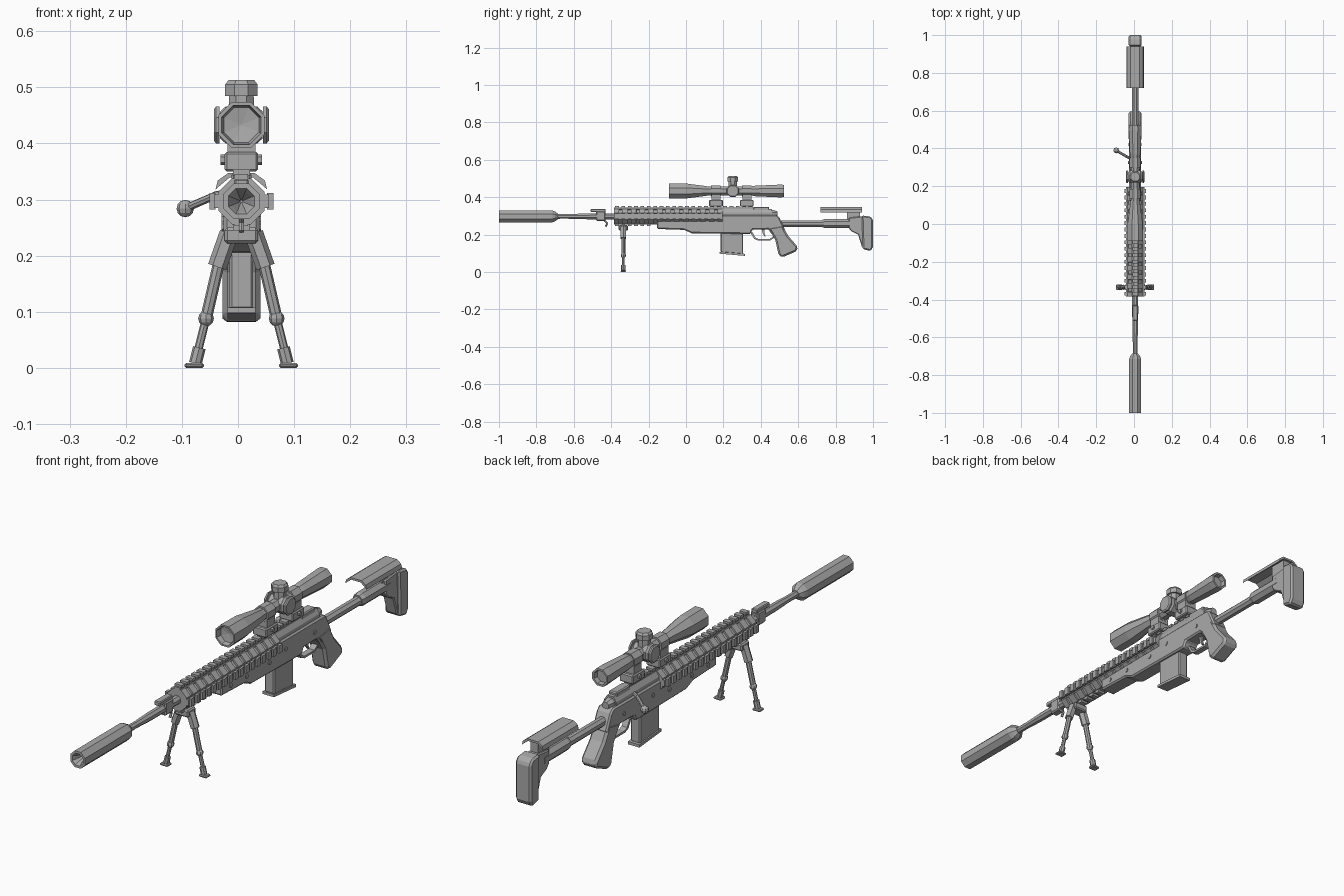
import bpy, bmesh, math
from mathutils import Vector, Matrix

if "Cube" in bpy.data.objects:
    bpy.data.objects.remove(bpy.data.objects["Cube"], do_unlink=True)

AXIS_X = 0.006    # the bore line sits slightly off centre
BORE_Z = 0.297
SCOPE_Z = 0.433

metal = bpy.data.materials.new("gunmetal_grey")
metal.use_nodes = True
GREY = (0.4, 0.4, 0.4, 1)
metal.diffuse_color = GREY
metal.node_tree.nodes["Principled BSDF"].inputs["Base Color"].default_value = GREY


def finish(name, bm, bevel=0):
    bmesh.ops.recalc_face_normals(bm, faces=bm.faces)
    mesh = bpy.data.meshes.new(name)
    bm.to_mesh(mesh)
    bm.free()
    mesh.materials.append(metal)
    obj = bpy.data.objects.new(name, mesh)
    obj.location.x = AXIS_X
    bpy.context.collection.objects.link(obj)
    if bevel:
        mod = obj.modifiers.new("chamfer", "BEVEL")
        mod.width, mod.segments = bevel, 1
    return obj


def add_box(bm, lo, hi):
    lo, hi = Vector(lo), Vector(hi)
    m = Matrix.Translation((lo + hi) / 2) @ Matrix.Diagonal((*(hi - lo), 1))
    bmesh.ops.create_cube(bm, size=1, matrix=m)


def box(name, half_x, y, z, bevel=0, x=0):
    bm = bmesh.new()
    add_box(bm, (x - half_x, y[0], z[0]), (x + half_x, y[1], z[1]))
    return finish(name, bm, bevel)


def prism(name, outline, span, axis="x", bevel=0):
    """Extrude an outline: (y, z) points along x, or (x, z) points along y."""
    bm = bmesh.new()
    place = (lambda t, a, b: (t, a, b)) if axis == "x" else (lambda t, a, b: (a, t, b))
    ends = [[bm.verts.new(place(t, *p)) for p in outline] for t in span]
    for end in ends:
        bm.faces.new(end)
    for i in range(len(outline)):
        j = (i + 1) % len(outline)
        bm.faces.new((ends[0][i], ends[0][j], ends[1][j], ends[1][i]))
    return finish(name, bm, bevel)


def lathe_mesh(profile, centre, axis="y", sides=8):
    """Rings of (position, flat-to-flat radius) around an axis."""
    bm = bmesh.new()
    rings = []
    for t, r in profile:
        r /= math.cos(math.pi / sides)
        ring = []
        for k in range(sides):
            a = (k + 0.5) * math.tau / sides
            u, v = r * math.cos(a), r * math.sin(a)
            p = {"x": (t, u, v), "y": (u, t, v), "z": (u, v, t)}[axis]
            ring.append(bm.verts.new(Vector(p) + Vector(centre)))
        rings.append(ring)
    for a, b in zip(rings, rings[1:]):
        for k in range(sides):
            j = (k + 1) % sides
            bm.faces.new((a[k], a[j], b[j], b[k]))
    bm.faces.new(rings[0])
    bm.faces.new(rings[-1])
    return bm


def lathe(name, profile, centre, axis="y", sides=8):
    return finish(name, lathe_mesh(profile, centre, axis, sides))


def rod(name, points, radius, sides=8):
    bm = bmesh.new()
    for p, q in zip(points, points[1:]):
        p, q = Vector(p), Vector(q)
        d = q - p
        m = Matrix.Translation((p + q) / 2) @ d.to_track_quat("Z", "Y").to_matrix().to_4x4()
        bmesh.ops.create_cone(bm, cap_ends=True, segments=sides, radius1=radius,
                              radius2=radius, depth=d.length, matrix=m)
    return finish(name, bm)


def ball(name, centre, radius):
    bm = bmesh.new()
    bmesh.ops.create_uvsphere(bm, u_segments=8, v_segments=6, radius=radius,
                              matrix=Matrix.Translation(centre))
    return finish(name, bm)


# Suppressor, barrel and front sight block
bore = (0, 0, BORE_Z)
lathe("suppressor", [(-0.95, 0.002), (-0.99, 0.018), (-1, 0.023), (-1, 0.032),
                     (-0.715, 0.032), (-0.70, 0.026), (-0.685, 0.015)], bore)
lathe("barrel", [(-0.72, 0.013), (-0.64, 0.012), (-0.56, 0.015), (-0.30, 0.016)], bore)
box("sight_block", 0.017, (-0.48, -0.43), (0.272, 0.325), 0.005)
box("sight_plate", 0.013, (-0.51, -0.43), (0.32, 0.337), 0.003)
rod("sling_loop", [(0, -0.435, 0.275), (0, -0.42, 0.26), (0, -0.43, 0.243)], 0.005, 6)

# Handguard with sunken slots on its diagonal faces
START, END, CELLS = -0.385, 0.195, 25
step = (END - START) / CELLS
bm = lathe_mesh([(START + i * step, 0.041) for i in range(CELLS + 1)], bore)
slots = []
for f in bm.faces:
    c = f.calc_center_median()
    diagonal = abs(c.x) > 0.02 and abs(c.z - BORE_Z) > 0.02
    if diagonal and int((c.y - START) / step) % 2 == 1:
        slots.append(f)
bm.normal_update()
bmesh.ops.recalc_face_normals(bm, faces=bm.faces)
bmesh.ops.inset_individual(bm, faces=slots, thickness=0.004)
bmesh.ops.inset_individual(bm, faces=slots, thickness=0.0005, depth=-0.007)
finish("handguard", bm)


def rail(name, angle, start, end, pitch=0.034, reach=0.057):
    bm = bmesh.new()
    add_box(bm, (-0.012, start, 0.036), (0.012, end, reach - 0.008))
    for i in range(int((end - start) / pitch + 0.01)):
        y = start + i * pitch + 0.006
        add_box(bm, (-0.015, y, reach - 0.011), (0.015, y + pitch * 0.58, reach))
    bm.transform(Matrix.Translation(bore) @ Matrix.Rotation(angle, 4, "Y"))
    return finish(name, bm)


rail("top_rail", 0, START, 0.37)
rail("left_rail", math.pi / 2, START, END)
rail("right_rail", -math.pi / 2, START, END)
rail("bottom_rail", math.pi, START, -0.15, reach=0.052)

# Chassis, receiver and grip
prism("chassis", [(-0.155, 0.275), (-0.155, 0.23), (-0.01, 0.225), (0.03, 0.207),
                  (0.345, 0.203), (0.355, 0.226), (0.44, 0.228), (0.46, 0.2),
                  (0.53, 0.225), (0.5, 0.29), (0.485, 0.305), (0.19, 0.305), (0.17, 0.278)],
      (-0.032, 0.032), bevel=0.006)
prism("grip", [(0.43, 0.235), (0.452, 0.215), (0.478, 0.17), (0.495, 0.09), (0.515, 0.078),
               (0.593, 0.112), (0.597, 0.135), (0.545, 0.195), (0.515, 0.25)],
      (-0.034, 0.034), bevel=0.009)
prism("receiver", [(-0.026, 0.295), (-0.026, 0.318), (-0.014, 0.337), (0.014, 0.337),
                   (0.026, 0.318), (0.026, 0.295)], (0.185, 0.46), "y")
box("receiver_cap", 0.018, (0.36, 0.445), (0.32, 0.348), 0.004)
lathe("receiver_tail", [(0.44, 0.022), (0.47, 0.02), (0.49, 0.014)], (0, 0, 0.31))
for y, z in ((-0.1, 0.252), (0.0, 0.25), (0.14, 0.25), (0.24, 0.265), (0.42, 0.262)):
    lathe("chassis_pin", [(-0.035, 0.008), (0.035, 0.008)], (0, y, z), "x", 6)

# Bolt handle on the right side
rod("bolt_handle", [(-0.02, 0.345, 0.312), (-0.045, 0.357, 0.308), (-0.098, 0.388, 0.285)], 0.007)
ball("bolt_knob", (-0.1, 0.39, 0.284), 0.0155)

# Magazine and trigger
prism("magazine", [(0.185, 0.22), (0.185, 0.105), (0.305, 0.095), (0.305, 0.22)],
      (-0.021, 0.021), bevel=0.004)
prism("magazine_base", [(0.178, 0.108), (0.178, 0.098), (0.315, 0.086), (0.315, 0.097)],
      (-0.025, 0.025))
prism("trigger_guard", [(0.345, 0.21), (0.365, 0.176), (0.385, 0.168), (0.45, 0.168),
                        (0.475, 0.185), (0.465, 0.19), (0.447, 0.176), (0.388, 0.176),
                        (0.372, 0.183), (0.357, 0.21)], (-0.012, 0.012))
prism("trigger", [(0.405, 0.23), (0.41, 0.205), (0.422, 0.188), (0.426, 0.19),
                  (0.419, 0.207), (0.419, 0.23)], (-0.005, 0.005))

# Stock tube, sleeve, butt and cheek rest
lathe("stock_tube", [(0.49, 0.017), (0.76, 0.017)], (0, 0, 0.257))
lathe("stock_sleeve", [(0.73, 0.02), (0.745, 0.025), (0.9, 0.025)], (0, 0, 0.259))
prism("butt", [(0.87, 0.29), (0.96, 0.3), (0.96, 0.125), (0.942, 0.13), (0.92, 0.2),
               (0.885, 0.217), (0.87, 0.235)], (-0.024, 0.024), bevel=0.004)
prism("butt_pad", [(0.94, 0.302), (0.985, 0.297), (1, 0.28), (1, 0.135), (0.988, 0.112),
                   (0.945, 0.122)], (-0.034, 0.034), bevel=0.007)
arch = [(-0.046, 0.318), (-0.042, 0.334), (-0.024, 0.347), (0.024, 0.347),
        (0.042, 0.334), (0.046, 0.318)]
inner = [(x * 0.88, z - 0.008) for x, z in arch[1:-1]]
prism("cheek_rest", arch + inner[::-1], (0.72, 0.94), "y")
box("cheek_post", 0.016, (0.86, 0.93), (0.28, 0.342))

# Scope with open ends
scope = (0, 0, SCOPE_Z)
lathe("scope", [(-0.065, 0.002), (-0.07, 0.031), (-0.09, 0.035), (-0.09, 0.041),
                (0.0, 0.04), (0.1, 0.027), (0.125, 0.023), (0.34, 0.023), (0.37, 0.028),
                (0.5, 0.034), (0.524, 0.033), (0.524, 0.026), (0.505, 0.024),
                (0.505, 0.002)], scope)
middle = (0, 0.25, SCOPE_Z)
lathe("turret_body", [(-0.038, 0.024), (-0.028, 0.033), (0.028, 0.033), (0.038, 0.024)],
      middle, "x")
lathe("top_turret", [(0.02, 0.023), (0.052, 0.022), (0.052, 0.029), (0.072, 0.029),
                     (0.08, 0.023)], middle, "z")
for s in (-1, 1):
    lathe("side_turret", [(s * 0.03, 0.02), (s * 0.039, 0.02), (s * 0.039, 0.033),
                          (s * 0.045, 0.033), (s * 0.049, 0.028)], middle, "x")
for y in (0.16, 0.325):
    lathe("scope_ring", [(y - 0.025, 0.029), (y + 0.025, 0.029)], scope)
    box("ring_post", 0.025, (y - 0.024, y + 0.024), (0.352, 0.415))
    box("ring_clamp", 0.03, (y - 0.037, y + 0.037), (0.35, 0.385), 0.004)
    rod("clamp_screw", [(-0.037, y, 0.371), (0.037, y, 0.371)], 0.009, 6)

# Folding bipod
LEG_Y = -0.335
box("bipod_mount", 0.03, (LEG_Y - 0.025, LEG_Y + 0.025), (0.222, 0.25), 0.005)
for s in (-1, 1):
    def at(x, z):
        return (s * x, LEG_Y, z)
    rod("leg_hinge", [at(0.022, 0.24), at(0.043, 0.18)], 0.017, 6)
    rod("upper_leg", [at(0.037, 0.2), at(0.063, 0.088)], 0.0105)
    ball("leg_knee", at(0.063, 0.088), 0.014)
    rod("lower_leg", [at(0.063, 0.088), at(0.082, 0.012)], 0.0075)
    rod("ankle", [at(0.075, 0.036), at(0.082, 0.008)], 0.0115)
    box("foot", 0.017, (LEG_Y - 0.014, LEG_Y + 0.014), (0, 0.009), 0.003, x=s * 0.084)
